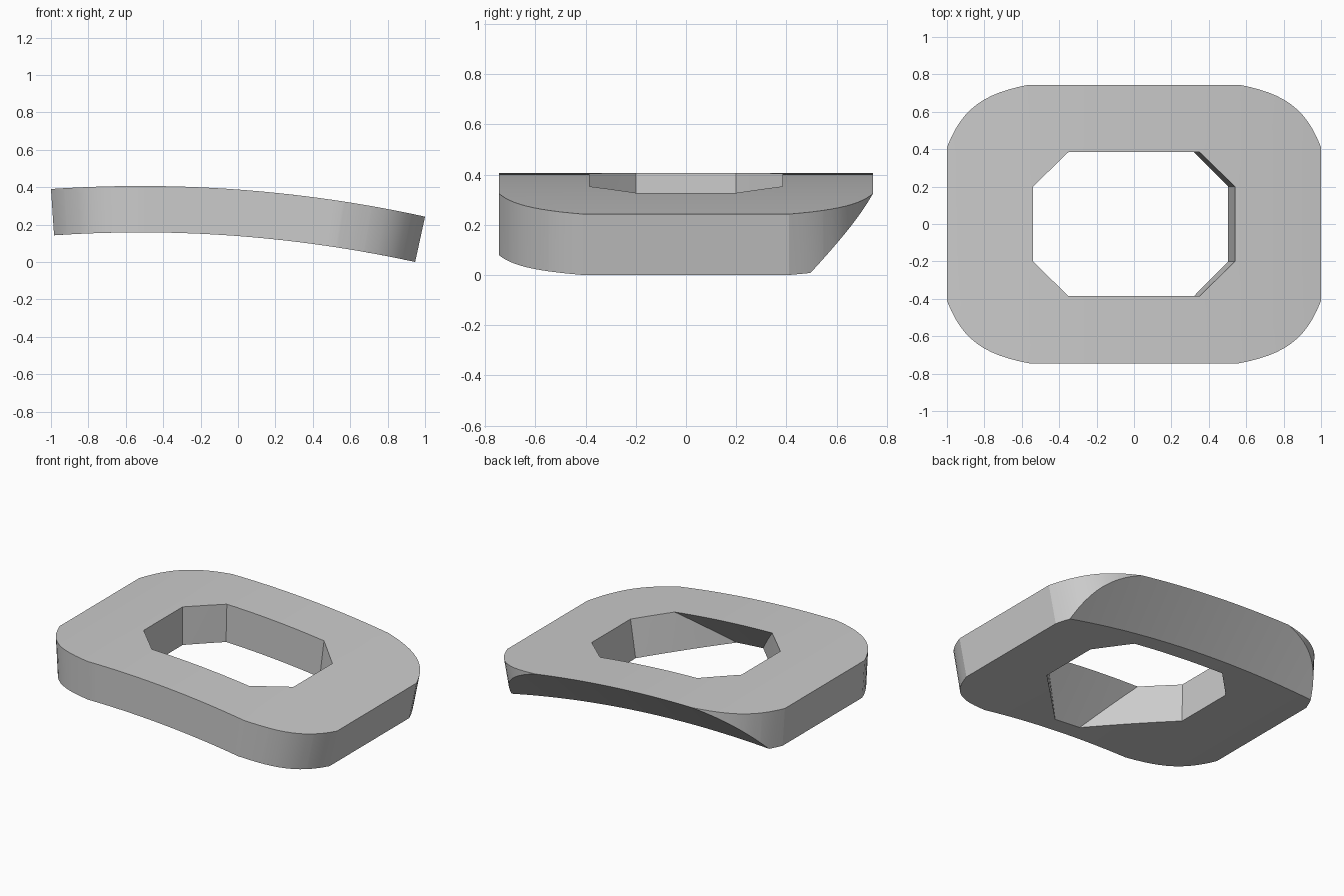
import bpy
import bmesh
import math
from mathutils import Vector

cube = bpy.data.objects.get("Cube")
if cube:
    bpy.data.objects.remove(cube, do_unlink=True)

THICK = 0.248      # plate thickness
RADIUS = 7.13      # bend radius
APEX = -0.52       # x of the highest line
TOP = 0.406        # height of the highest line

grey = bpy.data.materials.new("plain grey")
grey.use_nodes = True
grey.diffuse_color = (0.6, 0.6, 0.6, 1)
grey.node_tree.nodes["Principled BSDF"].inputs["Base Color"].default_value = (0.6, 0.6, 0.6, 1)


def prism(name, outline, low, high, plane_co, plane_no):
    """Extrude an outline in z, then trim it with one slanted plane."""
    bm = bmesh.new()
    base = bm.faces.new([bm.verts.new((x, y, low)) for x, y in outline])
    ext = bmesh.ops.extrude_face_region(bm, geom=[base])
    verts = [g for g in ext["geom"] if isinstance(g, bmesh.types.BMVert)]
    bmesh.ops.translate(bm, verts=verts, vec=(0, 0, high - low))
    geom = bm.verts[:] + bm.edges[:] + bm.faces[:]
    bmesh.ops.bisect_plane(bm, geom=geom, dist=1e-5, plane_co=plane_co,
                           plane_no=plane_no, clear_outer=True)
    bmesh.ops.holes_fill(bm, edges=[e for e in bm.edges if e.is_boundary])
    bmesh.ops.recalc_face_normals(bm, faces=bm.faces)
    mesh = bpy.data.meshes.new(name)
    bm.to_mesh(mesh)
    bm.free()
    obj = bpy.data.objects.new(name, mesh)
    bpy.context.collection.objects.link(obj)
    return obj


def corner(steps=12):
    """Rounded corner in the +x +y quarter, from the long side to the end."""
    a, b, c, d = (Vector(p) for p in ((0.56, 0.745), (0.80, 0.70), (0.92, 0.62), (1, 0.41)))
    for i in range(steps + 1):
        t = i / steps
        s = 1 - t
        yield a * s**3 + b * 3 * s * s * t + c * 3 * s * t * t + d * t**3


# Plate outline, mirrored from one corner; the back edge is undercut
quarter = [(p.x, p.y) for p in corner()]
half = quarter + [(x, -y) for x, y in reversed(quarter)]
outline = half + [(-x, y) for x, y in reversed(half)]
plate = prism("curved_plate", outline, -THICK, 0, (0, 0.744, 0), (0, 1, -1))

# Opening with a slanted front wall parallel to the undercut
side = [(0.35, 0.385), (0.54, 0.2), (0.54, -0.2), (0.04, -0.69)]
opening = side + [(-x, y) for x, y in reversed(side)]
cutter = prism("opening_cutter", opening, -THICK - 0.05, 0.1, (0, -0.385, 0), (0, -1, 1))
cutter.hide_render = True

cut = plate.modifiers.new("opening", "BOOLEAN")
cut.operation = "DIFFERENCE"
cut.solver = "EXACT"
cut.object = cutter
bpy.ops.object.select_all(action="DESELECT")
bpy.context.view_layer.objects.active = plate
plate.select_set(True)
bpy.ops.object.modifier_apply(modifier=cut.name)
bpy.data.objects.remove(cutter, do_unlink=True)

# Slice across the length and bend around the y axis
bm = bmesh.new()
bm.from_mesh(plate.data)
bmesh.ops.triangulate(bm, faces=bm.faces[:])
SLICES = 28
for i in range(1, SLICES):
    geom = bm.verts[:] + bm.edges[:] + bm.faces[:]
    bmesh.ops.bisect_plane(bm, geom=geom, dist=1e-5,
                           plane_co=(-1 + 2 * i / SLICES, 0, 0), plane_no=(1, 0, 0))
for v in bm.verts:
    angle = math.asin((v.co.x - APEX) / RADIUS)
    r = RADIUS + v.co.z
    v.co.x = APEX + r * math.sin(angle)
    v.co.z = TOP + r * math.cos(angle) - RADIUS
bmesh.ops.remove_doubles(bm, verts=bm.verts, dist=1e-4)
bmesh.ops.recalc_face_normals(bm, faces=bm.faces)
lowest = min(v.co.z for v in bm.verts)
bmesh.ops.translate(bm, verts=bm.verts, vec=(0, 0, -lowest))
bm.to_mesh(plate.data)
bm.free()

plate.data.materials.clear()
plate.data.materials.append(grey)
bpy.ops.object.shade_smooth_by_angle(angle=math.radians(20))
